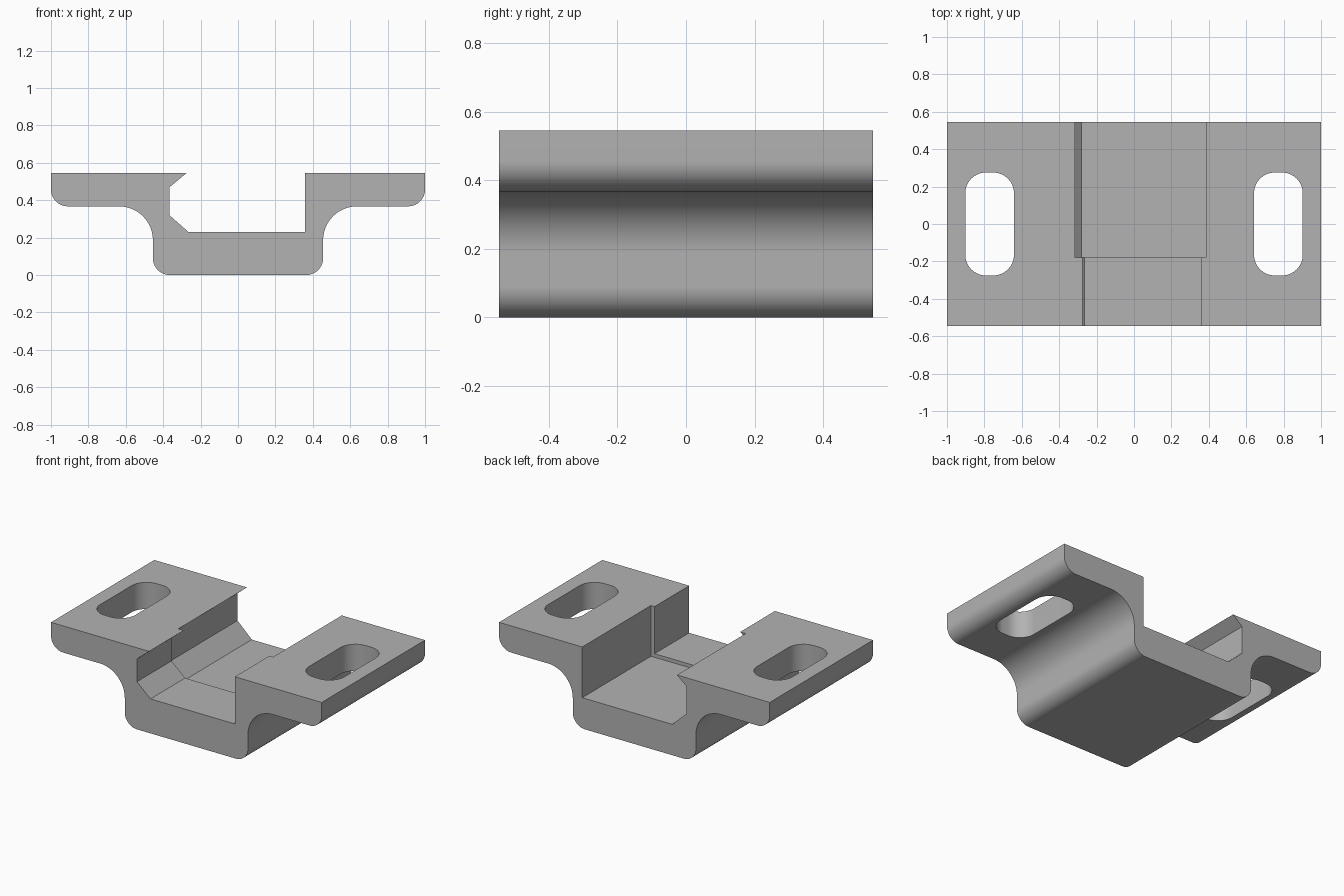
import bpy, bmesh, math
from mathutils import Vector

cube = bpy.data.objects.get("Cube")
if cube:
    bpy.data.objects.remove(cube, do_unlink=True)

HALF_DEPTH = 0.545
TOP = 0.545
STEP_Y = -0.18

grey = bpy.data.materials.new("plain grey")
grey.use_nodes = True
COLOUR = (0.45, 0.45, 0.45, 1)
grey.diffuse_color = COLOUR
grey.node_tree.nodes["Principled BSDF"].inputs["Base Color"].default_value = COLOUR


def arc(cx, cz, radius, start, end, steps=14):
    """Points along an arc, angles in degrees."""
    angles = [math.radians(start + (end - start) * i / steps) for i in range(steps + 1)]
    return [(cx + radius * math.cos(a), cz + radius * math.sin(a)) for a in angles]


def prism(name, points, sweep):
    """Extrude a closed outline of 3D points along a sweep vector."""
    bm = bmesh.new()
    base = bm.faces.new([bm.verts.new(p) for p in points])
    extruded = bmesh.ops.extrude_face_region(bm, geom=[base])["geom"]
    bmesh.ops.translate(bm, vec=Vector(sweep),
                        verts=[v for v in extruded if isinstance(v, bmesh.types.BMVert)])
    bmesh.ops.recalc_face_normals(bm, faces=bm.faces)
    mesh = bpy.data.meshes.new(name)
    bm.to_mesh(mesh)
    bm.free()
    mesh.materials.append(grey)
    obj = bpy.data.objects.new(name, mesh)
    bpy.context.collection.objects.link(obj)
    return obj


def along_y(name, profile, y0, y1):
    return prism(name, [(x, y0, z) for x, z in profile], (0, y1 - y0, 0))


def cut(target, cutter):
    """Subtract the cutter, then remove it."""
    cutter.hide_render = True
    bpy.context.view_layer.objects.active = target
    mod = target.modifiers.new("cut", "BOOLEAN")
    mod.operation = "DIFFERENCE"
    mod.solver = "EXACT"
    mod.object = cutter
    bpy.ops.object.modifier_apply(modifier=mod.name)
    bpy.data.objects.remove(cutter, do_unlink=True)


# Bracket body: right half of the outline, mirrored
half = (arc(0.365, 0.09, 0.09, -90, 0)
        + arc(0.637, 0.185, 0.182, 180, 90, 20)
        + arc(0.91, 0.457, 0.09, -90, 0)
        + [(1, TOP)])
outline = half + [(-x, z) for x, z in reversed(half)]
bracket = along_y("mounting_bracket", outline, -HALF_DEPTH, HALF_DEPTH)

# Undercut channel, narrow at the front and wider behind the step
narrow = [(-0.265, 0.23), (-0.365, 0.318), (-0.365, 0.47), (-0.275, TOP),
          (-0.275, 0.8), (0.358, 0.8), (0.358, 0.23)]
wide = [(-0.28, 0.206), (-0.385, 0.305), (-0.385, 0.487), (-0.315, TOP),
        (-0.315, 0.8), (0.385, 0.8), (0.385, 0.206)]
cut(bracket, along_y("narrow_channel_cutter", narrow, -0.8, 0.8))
cut(bracket, along_y("wide_channel_cutter", wide, STEP_Y, 0.8))

# Rounded slots through both flanges
R, HALF_W, HALF_L = 0.11, 0.13, 0.275
for side in (-1, 1):
    slot = []
    for sx, sy, start in ((1, 1, 0), (-1, 1, 90), (-1, -1, 180), (1, -1, 270)):
        slot += arc(side * 0.772 + sx * (HALF_W - R), sy * (HALF_L - R), R, start, start + 90)
    cut(bracket, prism("slot_cutter", [(x, y, 0.1) for x, y in slot], (0, 0, 0.7)))

# Smooth the rounded corners, keep machined edges crisp
bpy.ops.object.select_all(action="DESELECT")
bracket.select_set(True)
bpy.context.view_layer.objects.active = bracket
bpy.ops.object.shade_smooth_by_angle(angle=math.radians(30))
